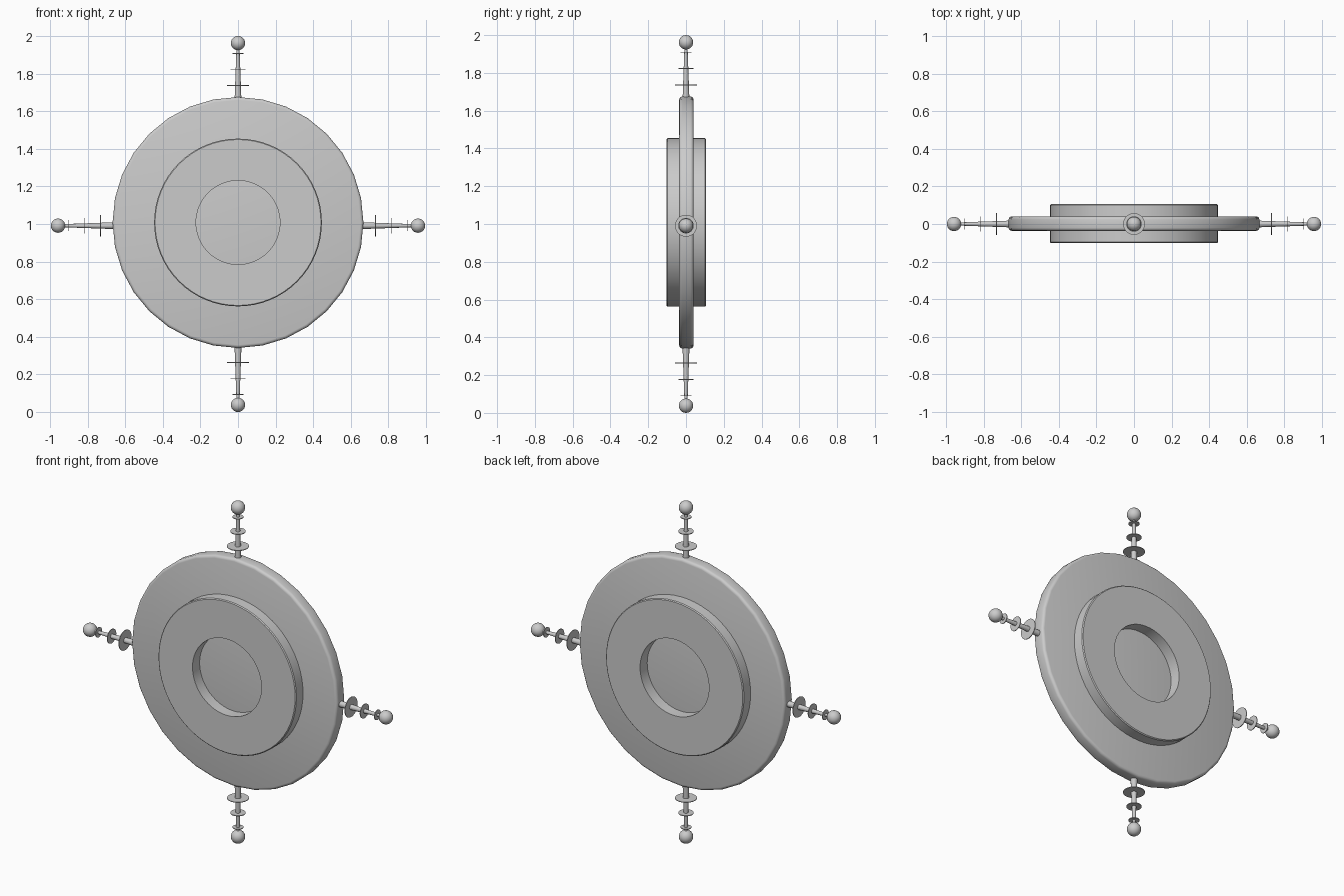
import bpy, bmesh, math
from mathutils import Matrix, Vector

if "Cube" in bpy.data.objects:
    bpy.data.objects.remove(bpy.data.objects["Cube"])

CZ = 1.008  # height of the wheel centre


def lathe(name, profile, steps, matrix, closed=False):
    """Spin a (radius, height) profile around local z and place it with matrix."""
    bm = bmesh.new()
    vs = [bm.verts.new((r, 0, h)) for r, h in profile]
    edges = [bm.edges.new(p) for p in zip(vs, vs[1:])]
    if closed:
        edges.append(bm.edges.new((vs[-1], vs[0])))
    bmesh.ops.spin(bm, geom=vs + edges, cent=(0, 0, 0), axis=(0, 0, 1),
                   angle=2 * math.pi, steps=steps)
    bmesh.ops.remove_doubles(bm, verts=bm.verts, dist=1e-5)
    bmesh.ops.recalc_face_normals(bm, faces=bm.faces)
    bm.transform(matrix)
    mesh = bpy.data.meshes.new(name)
    bm.to_mesh(mesh)
    bm.free()
    obj = bpy.data.objects.new(name, mesh)
    bpy.context.collection.objects.link(obj)
    bpy.context.view_layer.objects.active = obj
    bpy.ops.object.select_all(action='DESELECT')
    obj.select_set(True)
    bpy.ops.object.shade_smooth_by_angle(angle=math.radians(35))
    return obj


wheel = Matrix.Translation((0, 0.002, CZ)) @ Matrix.Rotation(math.pi / 2, 4, 'X')

# Large flat disc with a rounded rim
R, H, B = 0.667, 0.038, 0.016
corner = [(R - B + B * math.cos(a), H - B + B * math.sin(a))
          for a in (math.radians(d) for d in (90, 60, 30, 0))]
lathe("main_disc", [(0, H)] + corner + [(r, -h) for r, h in reversed(corner)] + [(0, -H)],
      32, wheel)

# Raised ring standing proud of both faces, leaving a round recess
ro, ri, h, b = 0.446, 0.223, 0.104, 0.005
lathe("raised_ring", [(ri, -h), (ro - b, -h), (ro, -h + b), (ro, h - b), (ro - b, h), (ri, h)],
      64, wheel, closed=True)

# Four spikes: tapered rod, three thin collars and a ball tip
spikes = {
    "top": (Vector((0, 0, 1)), 1.005),
    "bottom": (Vector((0, 0, -1)), 0.995),
    "right": (Vector((1, 0, 0)), 0.991),
    "left": (Vector((-1, 0, 0)), 0.991),
}
for side, (direction, z) in spikes.items():
    m = Matrix.Translation((0, 0, z)) @ direction.to_track_quat('Z', 'Y').to_matrix().to_4x4()
    lathe(f"{side}_rod", [(0, 0.63), (0.019, 0.63), (0.008, 0.94), (0, 0.94)], 16, m)
    for i, (pos, rad) in enumerate([(0.731, 0.058), (0.818, 0.041), (0.902, 0.029)]):
        lathe(f"{side}_collar_{i + 1}",
              [(0, pos - 0.002), (rad, pos - 0.002), (rad, pos + 0.002), (0, pos + 0.002)],
              32, m)
    ball = [(0.038 * math.sin(math.pi * k / 12), 0.957 - 0.038 * math.cos(math.pi * k / 12))
            for k in range(13)]
    lathe(f"{side}_ball", ball, 24, m)
